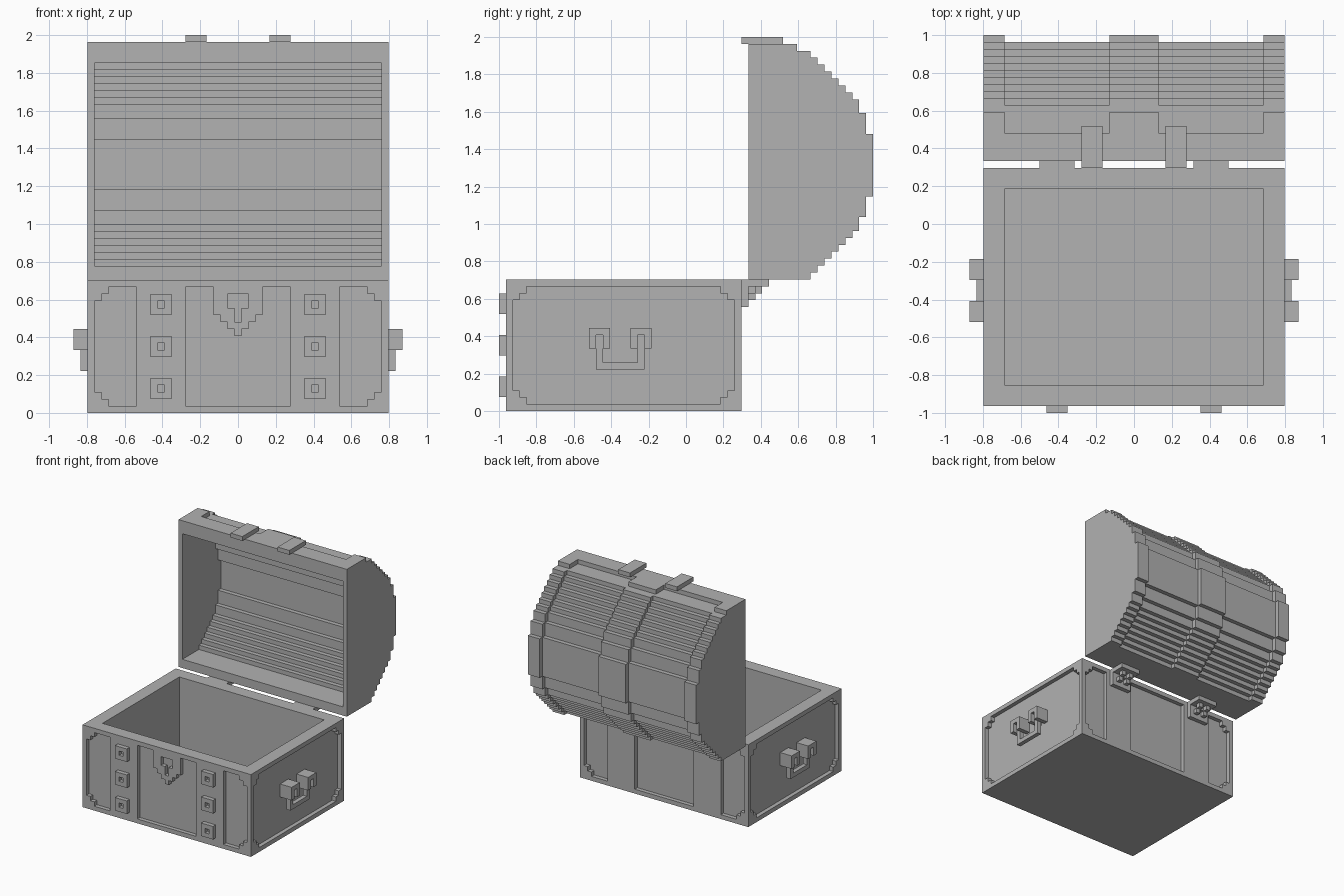
import bpy, bmesh

U = 2 / 54  # one block
if "Cube" in bpy.data.objects:
    bpy.data.objects.remove(bpy.data.objects["Cube"])

grey = bpy.data.materials.new("plain grey")
grey.use_nodes = True
grey.diffuse_color = (0.445, 0.445, 0.445, 1)
grey.node_tree.nodes["Principled BSDF"].inputs["Base Color"].default_value = grey.diffuse_color


def prism(bm, pts, axis, lo, hi):
    """Extrude a flat outline along x, y or z, measured in blocks."""
    def place(p, h):
        x, y, z = [(h, p[0], p[1]), (p[0], h, p[1]), (p[0], p[1], h)][axis]
        return bm.verts.new((x * U, y * U - 1, z * U))
    low = [place(p, lo) for p in pts]
    high = [place(p, hi) for p in pts]
    bm.faces.new(low)
    bm.faces.new(high[::-1])
    for i in range(len(pts)):
        j = (i + 1) % len(pts)
        bm.faces.new((low[j], low[i], high[i], high[j]))


def rect(a, b, c, d):
    return [(a, b), (c, b), (c, d), (a, d)]


def box(bm, x, y, z):
    prism(bm, rect(x[0], y[0], x[1], y[1]), 2, *z)


def finish(name, bm):
    bmesh.ops.recalc_face_normals(bm, faces=bm.faces[:])
    mesh = bpy.data.meshes.new(name)
    bm.to_mesh(mesh)
    bm.free()
    mesh.materials.append(grey)
    ob = bpy.data.objects.new(name, mesh)
    bpy.context.scene.collection.objects.link(ob)
    return ob


def notched(a, b, left, right):
    """Panel outline with stepped corners on the chosen sides."""
    def corner(x, d, z, e):
        return [(x + d * i, z + e * (3 - k)) for i in range(4)
                for k in ((i, i + 1) if i < 3 else (3,))]
    bl = corner(a, 1, 1, 1) if left else [(a, 1)]
    br = corner(b, -1, 1, 1)[::-1] if right else [(b, 1)]
    tr = corner(b, -1, 18, -1) if right else [(b, 18)]
    tl = corner(a, 1, 18, -1)[::-1] if left else [(a, 18)]
    return bl + br + tr + tl


# Chest body: solid box, hollowed and with sunken panels
bm = bmesh.new()
box(bm, (-21.5, 21.5), (1, 35), (0, 19))
body = finish("chest_body", bm)

cut = bmesh.new()
DEPTH = 0.95
box(cut, (-18.5, 18.5), (4, 32), (3, 20))
for lo, hi in ((0.5, 1 + DEPTH), (35 - DEPTH, 35.5)):
    prism(cut, notched(-20.5, -14.5, True, False), 1, lo, hi)
    prism(cut, notched(14.5, 20.5, False, True), 1, lo, hi)
for lo, hi in ((-22, DEPTH - 21.5), (21.5 - DEPTH, 22)):
    prism(cut, notched(2, 34, True, True), 0, lo, hi)
prism(cut, rect(-7.5, 1, 7.5, 18), 1, 35 - DEPTH, 35.5)
# Middle front panel leaves a pointed lock plate standing
lock = [(3.5, 18), (3.5, 14), (2.5, 14), (2.5, 13), (1.5, 13), (1.5, 12), (0.5, 12), (0.5, 11)]
mirrored = [(-x, z) for x, z in lock[::-1]]
prism(cut, [(-7.5, 1), (7.5, 1), (7.5, 18)] + lock + mirrored + [(-7.5, 18)], 1, 0.5, 1 + DEPTH)
# Keyhole
half = [(0.5, 13), (0.5, 15), (1.5, 15), (1.5, 17)]
prism(cut, half + [(-x, z) for x, z in half[::-1]], 1, 0.5, 1 + DEPTH)
cutter = finish("panel_cutter", cut)
cutter.hide_render = True
mod = body.modifiers.new("panels", "BOOLEAN")
mod.operation = "DIFFERENCE"
mod.solver = "EXACT"
mod.object = cutter
bpy.context.view_layer.update()
body_eval = body.evaluated_get(bpy.context.evaluated_depsgraph_get())
carved = bpy.data.meshes.new_from_object(body_eval)
body.modifiers.clear()
body.data = carved
bpy.data.objects.remove(cutter)

# Front studs, each a square ring
bm = bmesh.new()
for x in (-12.5, 9.5):
    for z in (2, 8, 14):
        for dz in (0, 2):
            box(bm, (x, x + 3), (0, 1), (z + dz, z + dz + 1))
        for dx in (0, 2):
            box(bm, (x + dx, x + dx + 1), (0, 1), (z + 1, z + 2))
finish("front_studs", bm)

# Side handles: two lugs and a hanging bail
for side, name in ((1, "left"), (-1, "right")):
    bm = bmesh.new()
    for y in (13, 19):
        lug = [(y, 9), (y + 1, 9), (y + 1, 11), (y + 2, 11), (y + 2, 9),
               (y + 3, 9), (y + 3, 12), (y, 12)]
        prism(bm, lug, 0, side * 20.5, side * 23.5)
    bail = [(14, 11), (14, 6), (21, 6), (21, 11), (20, 11), (20, 7), (15, 7), (15, 11)]
    prism(bm, bail, 0, side * 21.5, side * 22.5)
    finish(name + "_handle", bm)

# Back hinges: angled leaf with knuckles
for side, name in ((1, "left"), (-1, "right")):
    bm = bmesh.new()
    leaf = [(35, 15), (36, 15), (36, 18), (39, 18), (39, 19), (35, 19)]
    prism(bm, leaf, 0, side * 8.5, side * 13.5)
    for x in (9.5, 11.5):
        xs = (side * x, side * (x + 1))
        box(bm, xs, (36, 37), (16, 17))
        box(bm, xs, (37, 38), (17, 18))
    box(bm, (side * 10.5, side * 11.5), (36, 37), (17, 18))
    finish(name + "_hinge", bm)


def stairs(depths, z):
    """Stepped outline for one depth per layer, going up from z."""
    pts = []
    for i, d in enumerate(depths):
        if not pts or pts[-1][0] != d:
            if pts:
                pts.append((pts[-1][0], z + i))
            pts.append((d, z + i))
    return pts + [(depths[-1], z + len(depths))]


# Lid profiles: stepped arch outside, smaller one inside
ramp = list(range(45, 52))
arch = ramp + [52] * 2 + [53] * 3 + [54] * 9 + [53] * 3 + [52] * 2 + ramp[::-1]
rib = stairs(arch + [43], 19)
board = stairs([d - 1 for d in arch] + [40], 19)
rise = list(range(42, 48)) + [48] * 2 + [49] * 3
hollow = stairs(rise + [50] * 7 + rise[::-1], 21)


def shell(outside):
    return [(36, 19)] + outside + [(36, 53), (36, 50)] + hollow[::-1] + [(36, 21)]


bm = bmesh.new()
prism(bm, shell(rib), 0, -3.5, 3.5)
finish("lid_middle_band", bm)
for side, name in ((1, "left"), (-1, "right")):
    bm = bmesh.new()
    prism(bm, shell(board), 0, side * 3.5, side * 18.5)
    finish(name + "_lid_boards", bm)
    bm = bmesh.new()
    prism(bm, shell(rib), 0, side * 18.5, side * 20.5)
    prism(bm, [(36, 19)] + rib + [(36, 53)], 0, side * 20.5, side * 21.5)
    finish(name + "_lid_end_band", bm)
    # Clasp plate on the lid edge
    bm = bmesh.new()
    box(bm, (side * 4.5, side * 7.5), (35, 41), (53, 54))
    finish(name + "_clasp", bm)
